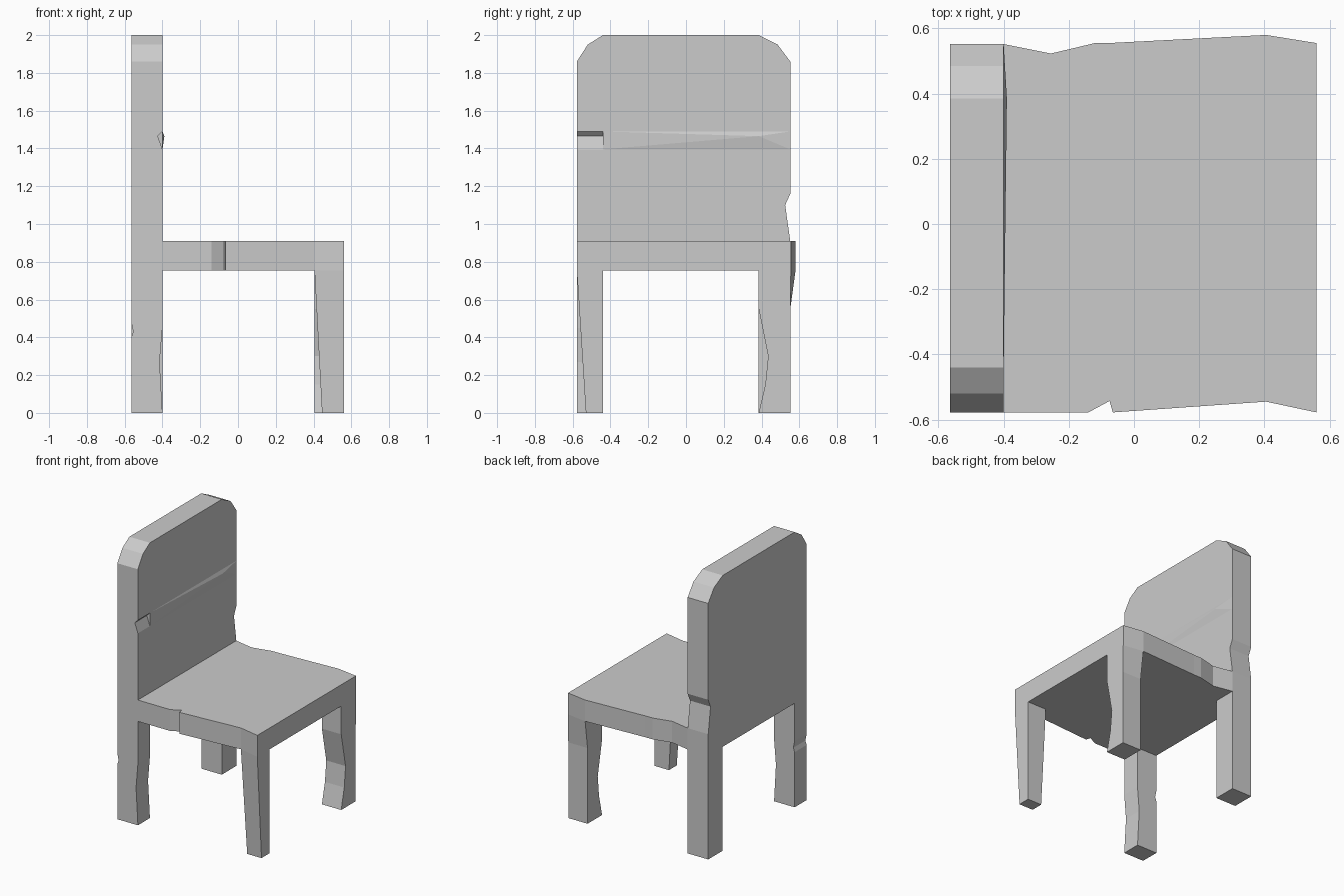
import bpy, bmesh

if "Cube" in bpy.data.objects:
    bpy.data.objects.remove(bpy.data.objects["Cube"])


def build(name, verts, faces):
    """Mesh object from points and faces, with normals made consistent."""
    bm = bmesh.new()
    vs = [bm.verts.new(v) for v in verts]
    for f in faces:
        bm.faces.new([vs[i] for i in f])
    bmesh.ops.recalc_face_normals(bm, faces=bm.faces)
    me = bpy.data.meshes.new(name)
    bm.to_mesh(me)
    bm.free()
    ob = bpy.data.objects.new(name, me)
    bpy.context.scene.collection.objects.link(ob)
    return ob


def loft(name, rings, cap_last=True):
    """Skin a stack of equal-sized rings; the first cap is always closed."""
    n = len(rings[0])
    verts = [p for r in rings for p in r]
    faces = [(k * n + i, k * n + (i + 1) % n, (k + 1) * n + (i + 1) % n, (k + 1) * n + i)
             for k in range(len(rings) - 1) for i in range(n)]
    faces.append(tuple(range(n)))
    if cap_last:
        faces.append(tuple(range(len(verts) - n, len(verts))))
    return build(name, verts, faces)


BACK, JOIN, LEG, FRONT = -0.565, -0.40, 0.405, 0.56
R, RI, LI, L = -0.578, -0.44, 0.385, 0.552      # outer / inner y of the legs
Z0, Z1 = 0.755, 0.91                            # seat underside and top

# Back panel and rear legs in one side-to-side profile
profile = [(R, 0), (RI, 0), (RI, Z0), (LI, Z0), (LI, 0), (L, 0), (L, Z1),
           (0.525, 1.10), (L, 1.16), (L, 1.86), (0.485, 1.95), (LI, 2.0),
           (RI, 2.0), (-0.52, 1.95), (R, 1.86)]
frame = loft("back_frame", [[(x, y, z) for y, z in profile] for x in (BACK, JOIN)])

# Chips in the right-hand side of the frame: face x, depth x, top / deep / bottom z, inner y
chips = [(JOIN, -0.425, 1.49, 1.465, 1.395, RI),
         (JOIN, -0.415, 0.45, 0.27, 0.0, -0.40),
         (BACK, -0.555, 0.48, 0.43, 0.40, -0.40)]
for i, (xf, xd, zt, zd, zb, yi) in enumerate(chips):
    k = 1.3
    tri = [(xd, zd), (xd + k * (xf - xd), zd + k * (zt - zd)),
           (xd + k * (xf - xd), zd + k * (zb - zd))]
    cutter = loft(f"chip_cutter_{i + 1}", [[(x, y, z) for x, z in tri] for y in (-0.62, yi)])
    cutter.hide_render = True
    cutter.hide_viewport = False
    cutter.display_type = 'WIRE'
    mod = frame.modifiers.new("chip", 'BOOLEAN')
    mod.operation = 'DIFFERENCE'
    mod.solver = 'EXACT'
    mod.object = cutter

# Shallow raised crease across the front of the back panel
build("back_crease",
      [(JOIN, RI, 1.49), (JOIN, L, 1.49), (JOIN, L, 1.395), (JOIN, RI, 1.395),
       (-0.39, LI, 1.465)],
      [(0, 1, 4), (1, 2, 4), (2, 3, 4), (3, 0, 4)])

# Seat slab with wavy sides; underside is left open where the front legs join
right = [(JOIN, R), (-0.14, R), (-0.075, -0.543), (-0.065, R), (LEG, -0.545), (FRONT, R)]
left = [(FRONT, L + 0.003), (LEG, 0.58), (-0.06, 0.556), (-0.12, 0.555), (-0.255, 0.523),
        (JOIN, L)]
edge = right + left
n = len(edge)
inner = [(LEG, RI), (FRONT, RI), (FRONT, LI), (LEG, LI)]
verts = [(x, y, Z1) for x, y in edge] + [(x, y, Z0) for x, y in edge + inner]
sides = [(i, i + 1, n + i + 1, n + i) for i in range(n - 1)]
under = ([n + i for i in range(5)] + [2 * n + i for i in range(4)]
         + [n + i for i in range(7, n)])
build("seat", verts, sides + [tuple(range(n)), tuple(under)])


# Front legs: rings from floor to seat, open at the top
def ring(z, x_in, y_in, y_rear, y_front):
    return [(x_in, y_in, z), (FRONT, y_in, z), (FRONT, y_front, z), (x_in, y_rear, z)]


loft("front_leg_right", [ring(0, 0.445, RI, -0.53, -0.53),
                         ring(Z0, LEG, RI, -0.545, R)], cap_last=False)
loft("front_leg_left", [ring(0, LEG, LI, L, L), ring(0.15, LEG, 0.42, L, L),
                        ring(0.30, LEG, 0.435, L, L), ring(0.55, LEG, LI, L, L),
                        ring(Z0, LEG, LI, 0.58, L + 0.003)], cap_last=False)
